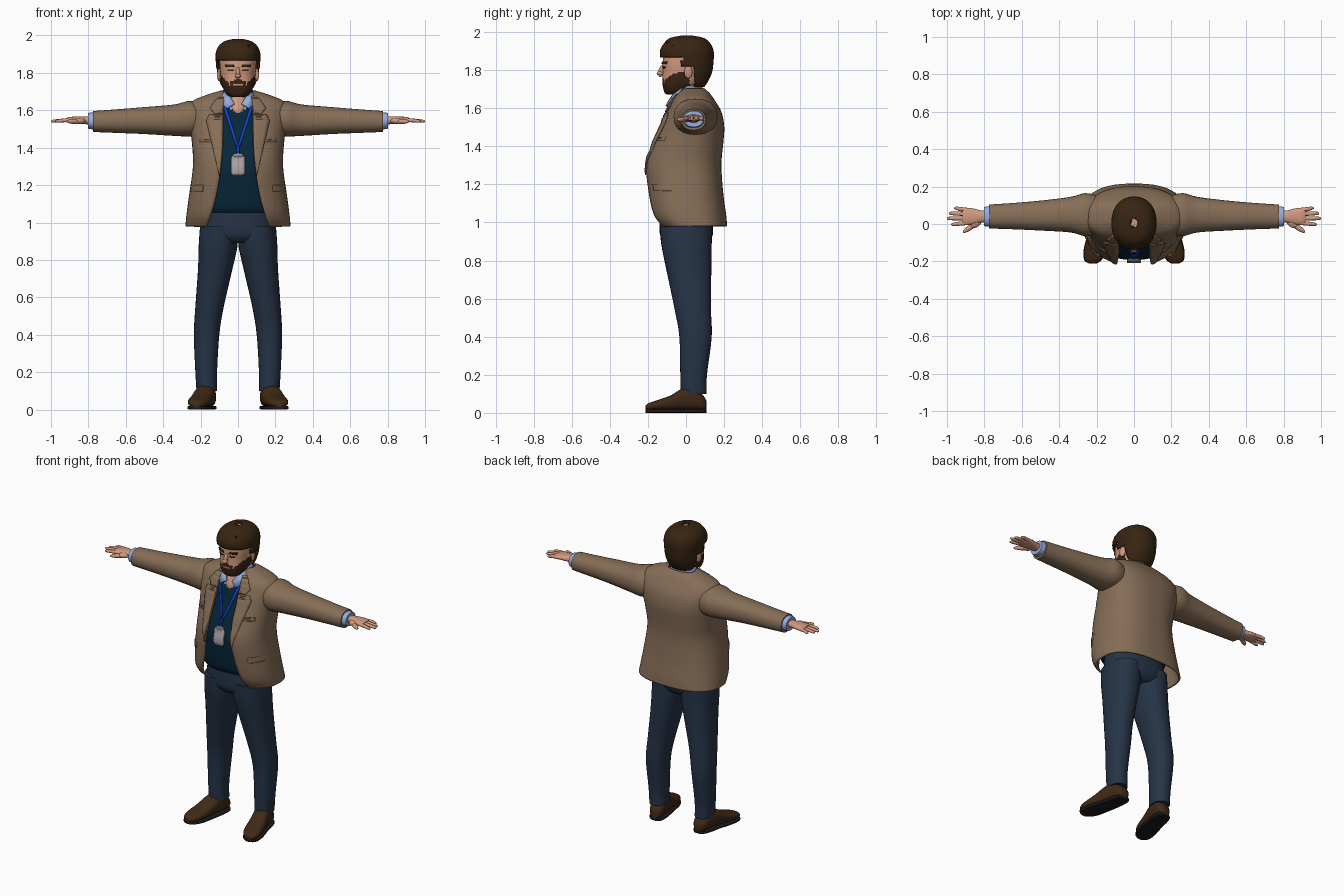
import bpy, bmesh, math, random
from mathutils import Matrix, Vector

random.seed(4)
if "Cube" in bpy.data.objects:
    bpy.data.objects.remove(bpy.data.objects["Cube"])


def material(name, *rgb):
    m = bpy.data.materials.new(name)
    m.use_nodes = True
    m.diffuse_color = (*rgb, 1)
    bsdf = m.node_tree.nodes["Principled BSDF"]
    bsdf.inputs["Base Color"].default_value = (*rgb, 1)
    bsdf.inputs["Roughness"].default_value = 0.8
    return m


TAN = material("tan_cloth", 0.24, 0.155, 0.095)
NAVY = material("navy_denim", 0.019, 0.034, 0.062)
TEAL = material("dark_teal_knit", 0.002, 0.02, 0.042)
BLUE = material("bright_blue", 0.006, 0.05, 0.55)
GREY = material("badge_grey", 0.42, 0.36, 0.38)
SHIRT = material("pale_blue_shirt", 0.3, 0.42, 0.75)
SKIN = material("skin", 0.64, 0.32, 0.21)
HAIR = material("brown_hair", 0.04, 0.018, 0.006)
LEATHER = material("brown_leather", 0.05, 0.023, 0.008)
SOLE = material("dark_sole", 0.012, 0.01, 0.01)


def finish(name, bm, mats, mirror=False, thick=0, rule=None):
    bmesh.ops.recalc_face_normals(bm, faces=bm.faces)
    if rule:
        for f in bm.faces:
            f.material_index = rule(f.calc_center_median())
    mesh = bpy.data.meshes.new(name)
    bm.to_mesh(mesh)
    bm.free()
    for m in mats:
        mesh.materials.append(m)
    ob = bpy.data.objects.new(name, mesh)
    bpy.context.collection.objects.link(ob)
    if thick:
        s = ob.modifiers.new("thickness", "SOLIDIFY")
        s.thickness, s.offset = thick, 0
    if mirror:
        ob.modifiers.new("mirror", "MIRROR")
    bpy.ops.object.select_all(action="DESELECT")
    ob.select_set(True)
    bpy.context.view_layer.objects.active = ob
    bpy.ops.object.shade_smooth_by_angle(angle=math.radians(45))
    return ob


def spline(rows, steps):
    out = []
    for i in range(len(rows) - 1):
        quad = [rows[max(i - 1, 0)], rows[i], rows[i + 1], rows[min(i + 2, len(rows) - 1)]]
        for k in range(steps):
            t = k / steps
            out.append([b + t / 2 * (c - a + t * (2*a - 5*b + 4*c - d + t * (3 * (b - c) + d - a)))
                        for a, b, c, d in zip(*quad)])
    return out + [list(rows[-1])]


def spow(v, p):
    return math.copysign(abs(v) ** p, v)


# Rows are (position, centre a, centre b, radius a, radius b, optional opening)
def loft(name, rows, mats, axis="Z", steps=3, segs=32, power=0.9, keep=None, **kw):
    bm = bmesh.new()
    is_open = len(rows[0]) > 5
    rings = []
    for row in spline(rows, steps):
        p, ca, cb, ra, rb = row[:5]
        t0 = math.asin(min(1, row[5] / ra) ** (1 / power)) if is_open else 0
        ring = []
        for i in range(segs + is_open):
            t = t0 + (2 * math.pi - 2 * t0) * i / segs
            a = ca + ra * spow(math.sin(t), power)
            b = cb - rb * spow(math.cos(t), power)
            ring.append(bm.verts.new({"Z": (a, b, p), "X": (p, a, b), "Y": (a, p, b)}[axis]))
        rings.append(ring)
    for r, s in zip(rings, rings[1:]):
        for i in range(segs):
            j = (i + 1) % len(r)
            bm.faces.new((r[i], r[j], s[j], s[i]))
    if not is_open and not keep:
        bm.faces.new(rings[0])
        bm.faces.new(rings[-1])
    if keep:
        bad = [f for f in bm.faces if not keep(f.calc_center_median())]
        bmesh.ops.delete(bm, geom=bad, context="FACES")
    return finish(name, bm, mats, **kw)


def body(rows):
    return [(z, 0, (f + b) / 2, rx, (b - f) / 2, *rest) for z, rx, f, b, *rest in rows]


def front_y(rows, x, z, power):
    fine = spline(rows, 6)
    r = min(fine, key=lambda q: abs(q[0] - z))
    u = min(1, abs(x / r[3]))
    return r[2] - r[4] * (1 - u ** (2 / power)) ** (power / 2)


# Thin plate that follows the front of a lofted body; rows are (z, x0, x1)
def plate(name, rows, base, mat, power=0.8, lift=0.005, mirror=True, thick=0.006, nx=4):
    bm = bmesh.new()
    fine = [[a + (b - a) * k / 6 for a, b in zip(r, s)]
            for r, s in zip(rows, rows[1:]) for k in range(6)] + [rows[-1]]
    grid = []
    for z, x0, x1 in fine:
        xs = [x0 + (x1 - x0) * i / nx for i in range(nx + 1)]
        grid.append([bm.verts.new((x, front_y(base, x, z, power) - lift, z)) for x in xs])
    for r, s in zip(grid, grid[1:]):
        for i in range(nx):
            bm.faces.new((r[i], r[i + 1], s[i + 1], s[i]))
    return finish(name, bm, [mat], mirror=mirror, thick=thick)


def blobs(name, matrices, mat, mirror=False, detail=3):
    bm = bmesh.new()
    for m in matrices:
        bmesh.ops.create_icosphere(bm, subdivisions=detail, radius=1, matrix=m)
    return finish(name, bm, [mat], mirror=mirror)


def place(loc, scale, rot=Matrix()):
    return Matrix.Translation(loc) @ rot @ Matrix.Diagonal((*scale, 1))


# Trousers
loft("trouser_hips", body([(0.89, .13, -.10, .11), (0.93, .195, -.135, .14), (1.0, .2, -.14, .14),
     (1.09, .19, -.14, .13)]), [NAVY])
loft("trouser_leg", [(.1, .167, .04, .055, .068), (.2, .17, .04, .058, .07), (.4, .168, .05, .068, .085),
     (.55, .152, .035, .076, .096), (.75, .122, .015, .092, .118), (.88, .106, .003, .104, .132),
     (.98, .103, 0, .1, .138)], [NAVY], steps=4, mirror=True)

# Shoes: upper and sole share one outline along y
outline = [(.108, .16, .02, .06), (.09, .162, .042, .09), (.04, .17, .052, .13), (-.02, .18, .054, .125),
           (-.08, .195, .058, .09), (-.15, .21, .058, .065), (-.195, .22, .042, .05), (-.212, .222, .015, .035)]
loft("shoe_upper", [(y, x, h / 2 + .008, w, h / 2 - .006) for y, x, w, h in outline], [LEATHER],
     axis="Y", power=0.8, mirror=True)
loft("shoe_sole", [(y, x, .01, w + .003, .01) for y, x, w, h in outline], [SOLE],
     axis="Y", power=0.4, mirror=True)

# Sweater with the shirt showing in the neck
sweater = body([(1.05, .195, -.15, .14), (1.09, .205, -.17, .15), (1.2, .2, -.185, .15), (1.3, .2, -.19, .15),
                (1.42, .2, -.155, .15), (1.5, .2, -.12, .15), (1.58, .18, -.095, .12), (1.63, .13, -.07, .1),
                (1.66, .08, -.045, .08)])
loft("sweater", sweater, [TEAL, SHIRT], power=0.8, steps=5, segs=64,
     rule=lambda c: int(c.z > 1.585 + .6 * abs(c.x)))

# Open jacket
jacket = body([(.98, .275, -.135, .21, .165), (1.04, .27, -.18, .205, .145), (1.15, .255, -.2, .19, .115),
               (1.3, .235, -.21, .18, .09), (1.42, .24, -.17, .19, .082), (1.5, .25, -.135, .195, .08),
               (1.58, .262, -.1, .18, .08), (1.64, .245, -.07, .145, .075), (1.675, .17, -.04, .12, .07),
               (1.7, .09, -.01, .092, .055)])
loft("jacket_body", jacket, [TAN], power=0.8, steps=4, segs=56, thick=0.012)
plate("jacket_lapel", [(1.25, .097, .1), (1.4, .083, .135), (1.545, .08, .17), (1.575, .08, .155)],
      jacket, TAN, lift=.011)
plate("jacket_collar", [(1.58, .08, .125), (1.61, .08, .15), (1.65, .075, .125), (1.675, .07, .1)],
      jacket, TAN, lift=.011)
plate("pocket_flap", [(1.165, .19, .252), (1.2, .185, .246)], jacket, TAN, lift=.011, nx=10, thick=.009)
plate("breast_pocket", [(1.43, .145, .205), (1.45, .145, .205)], jacket, TAN, lift=.009)

# Sleeves and shirt cuffs
loft("jacket_sleeve", [(.19, .05, 1.55, .1, .085), (.26, .05, 1.555, .115, .095), (.34, .05, 1.547, .095, .084),
     (.5, .045, 1.545, .08, .072), (.65, .042, 1.542, .07, .063), (.775, .04, 1.54, .064, .056)],
     [TAN], axis="X", steps=4, mirror=True)
loft("shirt_cuff", [(.75, .04, 1.542, .056, .046), (.78, .04, 1.543, .054, .045), (.803, .04, 1.544, .051, .042)],
     [SHIRT], axis="X", mirror=True)

# Hands
loft("palm", [(.785, .04, 1.545, .03, .022), (.82, .04, 1.547, .033, .021), (.86, .04, 1.548, .043, .019),
     (.9, .041, 1.548, .045, .016), (.918, .041, 1.547, .038, .011)], [SKIN], axis="X", mirror=True)
for finger, y, tip, slant in (("index", .006, .978, -.008), ("middle", .03, 1.0, 0),
                              ("ring", .053, .99, .004), ("little", .075, .962, .01)):
    loft(finger + "_finger", [(.885, y, 1.547, .011, .011), (.93, y + slant / 2, 1.546, .011, .01),
         (tip - .012, y + slant, 1.542, .009, .008), (tip, y + slant, 1.541, .003, .003)],
         [SKIN], axis="X", segs=12, mirror=True)
blobs("thumb", [place((.875, -.018, 1.54), (.048, .014, .013), Matrix.Rotation(-.6, 4, "Z")),
                place((.845, .005, 1.543), (.035, .022, .017), Matrix.Rotation(-.6, 4, "Z"))], SKIN, mirror=True)

# Neck and shirt collar
loft("neck", body([(1.57, .04, -.09, .06), (1.6, .052, -.094, .065), (1.63, .058, -.084, .07),
     (1.67, .06, -.066, .072), (1.71, .06, -.056, .074), (1.77, .06, -.055, .08)]), [SKIN])
loft("shirt_collar", body([(1.64, .09, -.055, .088, .05), (1.68, .083, -.045, .086, .05),
     (1.715, .072, -.03, .081, .045)]), [SHIRT], thick=.008)
bm = bmesh.new()
bm.faces.new([bm.verts.new(v) for v in ((.018, -.092, 1.635), (.05, -.058, 1.685), (.074, -.02, 1.705),
                                        (.098, -.062, 1.64), (.058, -.105, 1.61))])
finish("collar_flap", bm, [SHIRT], mirror=True, thick=.008)

# Lanyard and badge
plate("lanyard", [(1.41, -.002, .012), (1.63, .066, .084)], sweater, BLUE, lift=.01)
plate("lanyard_clip", [(1.365, -.007, .007), (1.415, -.007, .007)], sweater, BLUE, lift=.012, mirror=False)
plate("badge", [(1.25, -.03, .03), (1.258, -.037, .037), (1.345, -.037, .037), (1.37, -.018, .018)],
      sweater, GREY, lift=.014, mirror=False, thick=.008)


# Head, with a painted beard
def beard(c):
    side = abs(c.x)
    cheeks = c.z < 1.732 + max(0, side - .04) * 1.1
    moustache = side < .042 and 1.744 < c.z + side * .25 < 1.764
    mouth_sides = .027 < side < .042 and c.z < 1.75
    return int(c.y < .02 and (cheeks or moustache or mouth_sides))


head = body([(1.672, .035, -.1, -.02), (1.68, .055, -.112, .0), (1.705, .074, -.12, .04), (1.74, .086, -.124, .08),
             (1.79, .093, -.122, .11), (1.84, .098, -.122, .12), (1.9, .096, -.115, .12),
             (1.94, .075, -.085, .095), (1.962, .03, -.04, .05)])
loft("head", head, [SKIN, HAIR], steps=6, segs=72, power=0.85, rule=beard)
blobs("nose", [place((0, -.128, 1.797), (.012, .016, .035), Matrix.Rotation(-.3, 4, "X")),
               place((0, -.135, 1.784), (.016, .019, .012))], SKIN)
blobs("ear", [place((.101, .012, 1.79), (.01, .022, .034), Matrix.Rotation(.25, 4, "Z"))], SKIN, mirror=True)
plate("eyebrow", [(1.832, .018, .065), (1.845, .024, .07)], head, HAIR, power=.85, lift=.004)
plate("eye", [(1.81, .026, .053), (1.818, .024, .055)], head, HAIR, power=.85, lift=.002, thick=.004)

# Hair: a cap cut around the face and ears, with loose locks on top
loft("hair_cap", body([(1.715, .07, -.02, .092), (1.74, .09, -.06, .11), (1.79, .106, -.11, .132),
     (1.85, .113, -.127, .14), (1.9, .115, -.132, .14), (1.94, .1, -.11, .122), (1.965, .068, -.08, .09),
     (1.977, .02, -.02, .03)]), [HAIR], steps=6, segs=56, thick=.01,
     keep=lambda c: c.z > 1.868 or c.y > .045 or (c.y > -.02 and c.z > 1.815))
locks = []
while len(locks) < 80:
    d = Vector([random.gauss(0, 1) for _ in range(3)]).normalized()
    at = Vector((d.x * .11, .006 + d.y * .126, 1.878 + d.z * .092))
    if at.z > 1.885 or (at.y > .07 and at.z > 1.8):
        flow = Vector((d.x * .5 + random.uniform(-.5, .5), -.6, .5 if d.y < 0 else -.8))
        along = (flow - d * flow.dot(d) * .85).normalized()
        across = along.cross(d).normalized()
        rot = Matrix((across, along, across.cross(along))).transposed().to_4x4()
        locks.append(place(at, (.012, random.uniform(.025, .04), .009), rot))
blobs("hair_locks", locks, HAIR, detail=2)
